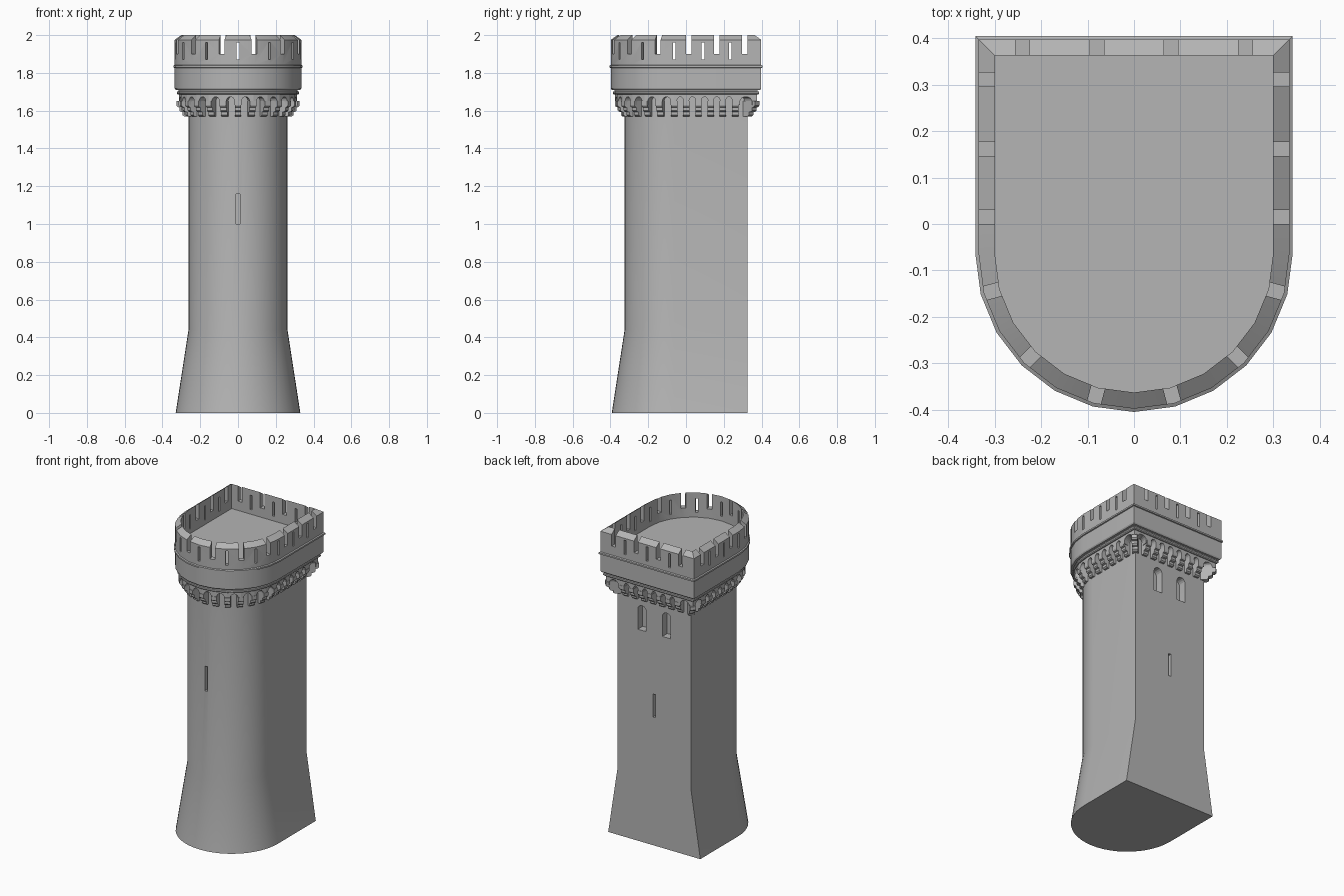
import bpy, bmesh, math
from mathutils import Vector

old = bpy.data.objects.get("Cube")
if old:
    bpy.data.objects.remove(old, do_unlink=True)

stone = bpy.data.materials.new("grey stone")
stone.use_nodes = True
COLOUR = (0.46, 0.46, 0.46, 1)
stone.diffuse_color = COLOUR
stone.node_tree.nodes["Principled BSDF"].inputs["Base Color"].default_value = COLOUR

C = 0.063          # half the length of the straight sides beyond the round front
SHAFT = 0.262      # half width of the shaft
BACK = SHAFT + C


def finish(bm, name, angle=20):
    bmesh.ops.recalc_face_normals(bm, faces=bm.faces)
    mesh = bpy.data.meshes.new(name)
    bm.to_mesh(mesh)
    bm.free()
    mesh.materials.append(stone)
    ob = bpy.data.objects.new(name, mesh)
    bpy.context.collection.objects.link(ob)
    smooth(ob, angle)
    return ob


def smooth(ob, angle=20):
    bpy.ops.object.select_all(action='DESELECT')
    ob.select_set(True)
    bpy.context.view_layer.objects.active = ob
    bpy.ops.object.shade_smooth_by_angle(angle=math.radians(angle))


def radial(deg):
    a = math.radians(deg)
    return Vector((math.sin(a), -math.cos(a), 0))


def outline(r, segs, back=None):
    """D-shaped plan: square back corners and a half-round front."""
    back = r + C if back is None else back
    pts = [Vector((-r, back, 0))]
    pts += [Vector((0, -C, 0)) + radial(-90 + 180 * i / segs) * r for i in range(segs + 1)]
    return pts + [Vector((r, back, 0))]


def loft(name, rings, segs, back=None):
    bm = bmesh.new()
    loops = [[bm.verts.new(p + Vector((0, 0, z))) for p in outline(r, segs, back)]
             for r, z in rings]
    for a, b in zip(loops, loops[1:]):
        for i in range(len(a)):
            j = (i + 1) % len(a)
            bm.faces.new((a[i], a[j], b[j], b[i]))
    bm.faces.new(loops[0])
    bm.faces.new(loops[-1])
    return finish(bm, name)


def prism(bm, front, rear):
    """Solid between two matching polygons."""
    f = [bm.verts.new(p) for p in front]
    r = [bm.verts.new(p) for p in rear]
    bm.faces.new(f)
    bm.faces.new(r[::-1])
    for i in range(len(f)):
        j = (i + 1) % len(f)
        bm.faces.new((f[i], r[i], r[j], f[j]))


def opening(bm, centre, normal, width, z0, z1, depth, arched=False):
    """Cutter for a straight or round-headed opening."""
    n = Vector(normal).normalized()
    t = Vector((-n.y, n.x, 0))
    h = width / 2
    shape = [(-h, z0), (h, z0)]
    if arched:
        shape += [(h * math.cos(k * math.pi / 8), z1 - h + h * math.sin(k * math.pi / 8))
                  for k in range(9)]
    else:
        shape += [(h, z1), (-h, z1)]
    pts = [Vector(centre) + t * u + Vector((0, 0, z)) for u, z in shape]
    prism(bm, [p + n * depth for p in pts], [p - n * depth for p in pts])


def carve(ob, bm):
    cutter = finish(bm, "cutter")
    cutter.hide_render = True
    mod = ob.modifiers.new("openings", 'BOOLEAN')
    mod.operation, mod.solver, mod.object = 'DIFFERENCE', 'EXACT', cutter
    bpy.ops.object.select_all(action='DESELECT')
    ob.select_set(True)
    bpy.context.view_layer.objects.active = ob
    bpy.ops.object.modifier_apply(modifier=mod.name)
    bpy.data.objects.remove(cutter, do_unlink=True)
    smooth(ob)


# Shaft with a splayed foot and an upright back
shaft = loft("shaft", [(0.33, 0), (SHAFT, 0.44), (SHAFT, 1.72)], 24, BACK)
bm = bmesh.new()
opening(bm, (0, -C - SHAFT, 0), (0, -1, 0), 0.02, 1.0, 1.16, 0.04)
opening(bm, (0, BACK, 0), (0, 1, 0), 0.02, 0.83, 0.98, 0.04)
for x in (-0.088, 0.088):
    opening(bm, (x, BACK, 0), (0, 1, 0), 0.06, 1.37, 1.53, 0.05, True)
carve(shaft, bm)

# Head: fascia, band, string course, parapet with sloping top, sunken floor
head = loft("battlement", [
    (0.2, 1.685), (0.318, 1.685), (0.323, 1.69), (0.323, 1.7), (0.316, 1.703),
    (0.316, 1.71), (0.33, 1.71), (0.335, 1.718), (0.335, 1.826), (0.342, 1.828),
    (0.342, 1.838), (0.335, 1.842), (0.335, 1.975), (0.3, 2.0), (0.3, 1.84)], 12)

# Crenels and arrow slits alternate along the parapet
WALL = 0.3175
places = []            # centre, normal, is a crenel
for k in range(-6, 7):
    n = radial(15 * k)
    places.append((Vector((0, -C, 0)) + n * WALL, n, k % 2 == 1))
for k, y in enumerate((0.015, 0.09, 0.162, 0.235, 0.311)):
    for s in (-1, 1):
        places.append((Vector((s * WALL, y, 0)), Vector((s, 0, 0)), k % 2 == 0))
for k in range(-3, 4):
    places.append((Vector((0.08 * k, WALL + C, 0)), Vector((0, 1, 0)), k % 2 == 1))
bm = bmesh.new()
for centre, n, crenel in places:
    if crenel:
        opening(bm, centre, n, 0.03, 1.9, 2.1, 0.05)
    else:
        opening(bm, centre, n, 0.014, 1.87, 1.962, 0.05)
carve(head, bm)

# Stations for the corbels around the shaft: base point and outward direction
stations = []
for i in range(7):
    n = Vector((1, 1 if i == 0 else 0, 0))
    stations.append((Vector((SHAFT, BACK - (BACK + C) * i / 6, 0)), n))
for i in range(1, 12):
    n = radial(90 - 15 * i)
    stations.append((Vector((0, -C, 0)) + n * SHAFT, n))
for p, n in stations[6::-1]:
    stations.append((Vector((-p.x, p.y, 0)), Vector((-n.x, n.y, 0))))
for i in range(1, 8):
    stations.append((Vector((-SHAFT + SHAFT * i / 4, BACK, 0)), Vector((0, 1, 0))))

# Stepped corbels
STEPS = [(-0.02, 1.57), (0.012, 1.57), (0.02, 1.577), (0.02, 1.592), (0.032, 1.595),
         (0.037, 1.602), (0.037, 1.617), (0.047, 1.62), (0.052, 1.628), (0.052, 1.65),
         (-0.02, 1.65)]
bm = bmesh.new()
for p, n in stations:
    t = Vector((-n.y, n.x, 0)).normalized() * 0.017
    side = [p + n * d + Vector((0, 0, z)) for d, z in STEPS]
    prism(bm, [v + t for v in side], [v - t for v in side])
finish(bm, "corbels")

# Small round arches between neighbouring corbels
ARCH = [(0, 1.63), (0.22, 1.63)]
ARCH += [(0.5 - 0.28 * math.cos(k * math.pi / 8), 1.648 + 0.025 * math.sin(k * math.pi / 8))
         for k in range(9)]
ARCH += [(0.78, 1.63), (1, 1.63), (1, 1.69), (0, 1.69)]
bm = bmesh.new()
for (p, n), (q, m) in zip(stations, stations[1:] + stations[:1]):
    faces = []
    for d in (0.05, -0.01):
        a, b = p + n * d, q + m * d
        faces.append([a.lerp(b, u) + Vector((0, 0, z)) for u, z in ARCH])
    prism(bm, *faces)
finish(bm, "corbel_arches")
